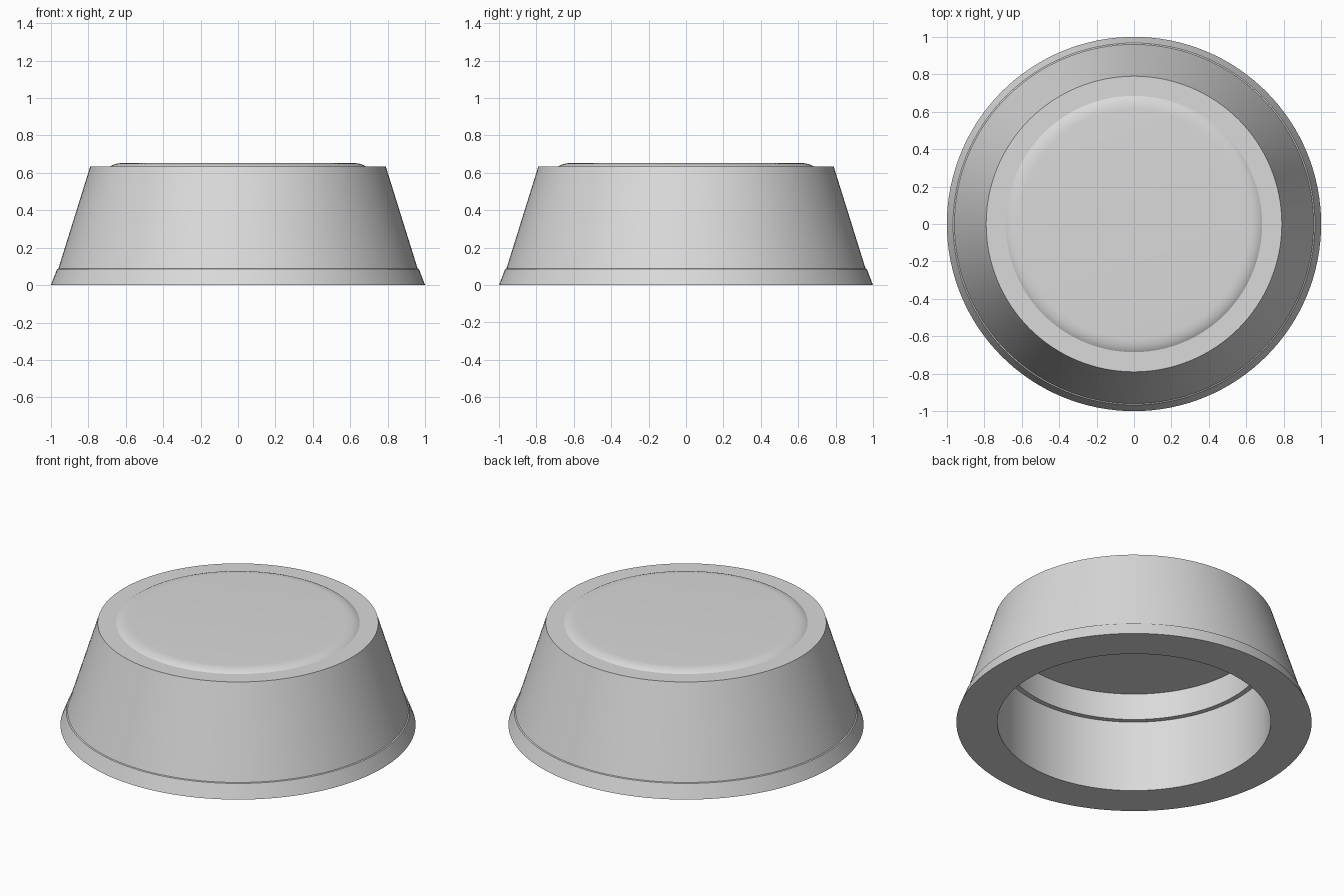
import bpy, bmesh, math

if "Cube" in bpy.data.objects:
    bpy.data.objects.remove(bpy.data.objects["Cube"])

SEGMENTS = 128

grey = bpy.data.materials.new("light_grey")
grey.diffuse_color = (0.7, 0.7, 0.7, 1)
grey.use_nodes = True
grey.node_tree.nodes["Principled BSDF"].inputs["Base Color"].default_value = grey.diffuse_color


def lathe(name, profile):
    """Revolve an (r, z) profile about z; points with r = 0 become poles."""
    bm = bmesh.new()
    rings = []
    for r, z in profile:
        if r == 0:
            rings.append([bm.verts.new((0, 0, z))] * SEGMENTS)
        else:
            rings.append([bm.verts.new((r * math.cos(2 * math.pi * i / SEGMENTS),
                                        r * math.sin(2 * math.pi * i / SEGMENTS), z))
                          for i in range(SEGMENTS)])
    for a, b in zip(rings, rings[1:]):
        for i in range(SEGMENTS):
            j = (i + 1) % SEGMENTS
            bm.faces.new(list(dict.fromkeys((a[i], a[j], b[j], b[i]))))
    bmesh.ops.recalc_face_normals(bm, faces=bm.faces)
    mesh = bpy.data.meshes.new(name)
    bm.to_mesh(mesh)
    bm.free()
    obj = bpy.data.objects.new(name, mesh)
    bpy.context.collection.objects.link(obj)
    mesh.materials.append(grey)
    bpy.ops.object.select_all(action='DESELECT')
    obj.select_set(True)
    bpy.context.view_layer.objects.active = obj
    bpy.ops.object.shade_smooth_by_angle(angle=math.radians(30))
    return obj


# Hollow tapered cap: underside recess, flared foot, side wall, rim, raised disc
recess = [(0, 0.61), (0.74, 0.61), (0.74, 0.445), (0.77, 0.445), (0.77, 0)]
outside = [(1.0, 0), (0.967, 0.085), (0.96, 0.088), (0.79, 0.633)]

# Rounded shoulder of the raised disc, an arc flattening out towards the top
shoulder = [(0.61 + 0.075 * math.sin(t), 0.633 + 0.02 * (1 - (1 - math.cos(t)) / (1 - math.cos(1.0))))
            for t in (1.0, 0.8, 0.6, 0.4, 0.2, 0.0)]
k = 0.075 / (0.075 * math.sin(1.0))
shoulder = [(0.61 + (r - 0.61) * k, z) for r, z in shoulder]

lathe("tapered_cap", recess + outside + shoulder + [(0, 0.653)])
